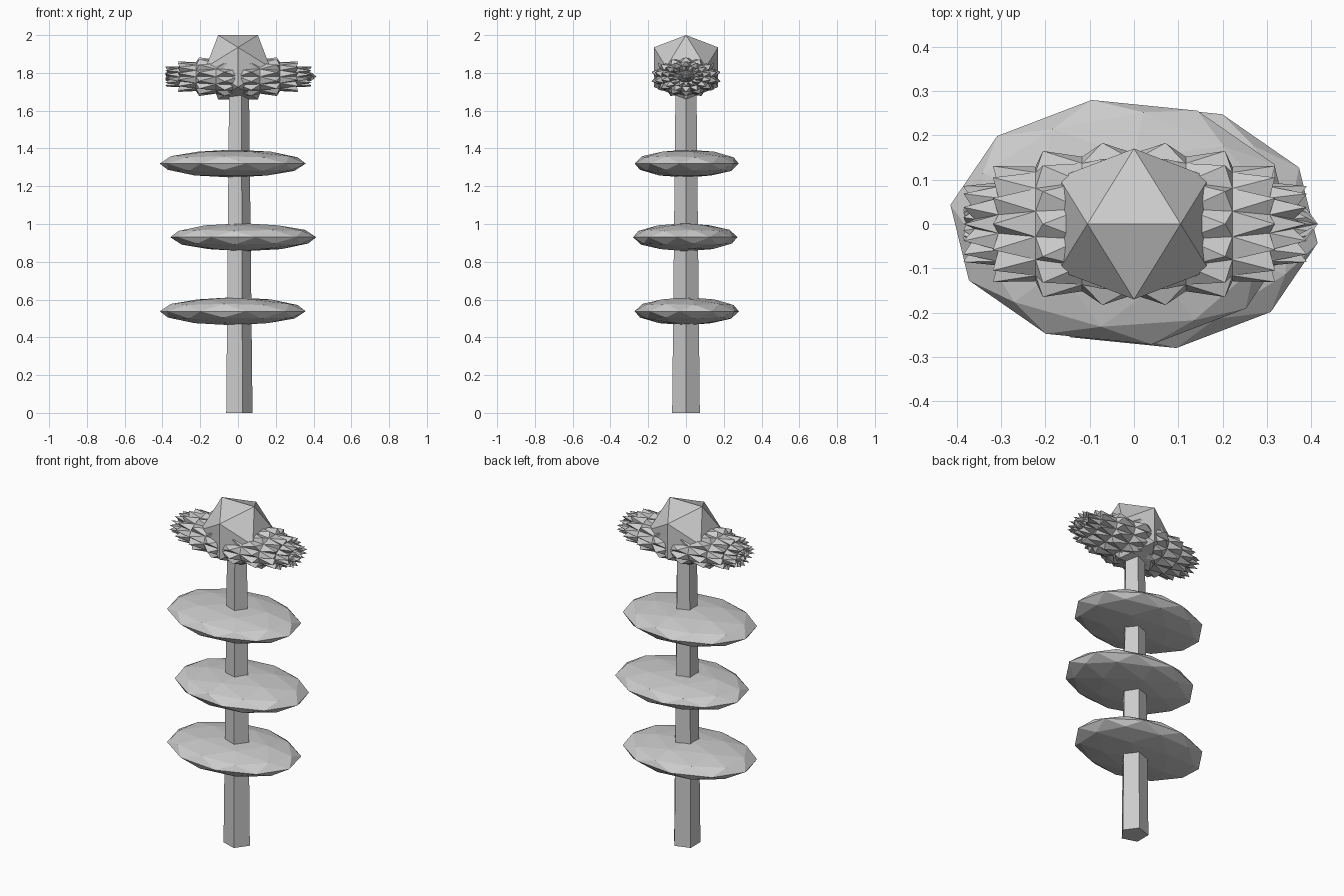
import bpy, bmesh
from math import radians
from mathutils import Matrix, Vector

if "Cube" in bpy.data.objects:
    bpy.data.objects.remove(bpy.data.objects["Cube"])


def make_object(name, bm, location=(0, 0, 0)):
    bmesh.ops.recalc_face_normals(bm, faces=bm.faces)
    mesh = bpy.data.meshes.new(name)
    bm.to_mesh(mesh)
    bm.free()
    obj = bpy.data.objects.new(name, mesh)
    obj.location = location
    bpy.context.collection.objects.link(obj)
    return obj


# Tapered five-sided trunk, with one corner towards +x
bm = bmesh.new()
bmesh.ops.create_cone(bm, cap_ends=True, segments=5, radius1=0.077, radius2=0.058, depth=1.75)
corner = max(bm.verts, key=lambda v: v.co.y)
if abs(corner.co.x) < 0.001:
    bmesh.ops.rotate(bm, verts=bm.verts, matrix=Matrix.Rotation(radians(-90), 3, 'Z'))
make_object("trunk", bm, (0, 0, 0.875))

# Three flattened foliage discs, alternating by half a turn
for i, z in enumerate((0.538, 0.93, 1.32)):
    bm = bmesh.new()
    bmesh.ops.create_icosphere(bm, subdivisions=2, radius=1)
    bmesh.ops.rotate(bm, verts=bm.verts, matrix=Matrix.Rotation(radians(10), 3, 'Z'))
    bmesh.ops.scale(bm, verts=bm.verts, vec=(0.39, 0.28, 0.074))
    bmesh.ops.translate(bm, verts=bm.verts, vec=(-0.028, 0.004, 0))
    bmesh.ops.rotate(bm, verts=bm.verts, matrix=Matrix.Rotation(radians(180 * (i % 2)), 3, 'Z'))
    make_object(f"foliage_disc_{i + 1}", bm, (0, 0, z))

# Spiky crown: a sphere lying along x, each face pulled out to a point
bm = bmesh.new()
bmesh.ops.create_uvsphere(bm, u_segments=14, v_segments=10, radius=1)
bmesh.ops.rotate(bm, verts=bm.verts, matrix=Matrix.Rotation(radians(90), 3, 'Y'))
tips = set(bmesh.ops.poke(bm, faces=bm.faces[:])["verts"])
for v in bm.verts:
    d = v.co.normalized() * (1.0 if v in tips else 0.84)
    v.co = Vector((max(-0.385, min(0.39, d.x * 0.45)), d.y * 0.19, d.z * 0.115))
    if v not in tips and d.x > 0.83:
        v.co.x = 0.415
make_object("spiky_crown", bm, (0, 0, 1.78))

# Icosahedron on top, turned so that an edge along x is uppermost
bm = bmesh.new()
bmesh.ops.create_icosphere(bm, subdivisions=1, radius=0.2)
bm.verts.ensure_lookup_table()
edge = bm.edges[:][0]
a, b = edge.verts[0].co.copy(), edge.verts[1].co.copy()
x_axis, z_axis = (b - a).normalized(), (a + b).normalized()
turn = Matrix((x_axis, z_axis.cross(x_axis), z_axis))
bmesh.ops.transform(bm, matrix=turn.to_4x4(), verts=bm.verts)
make_object("top_knob", bm, (0, 0, 1.83))
